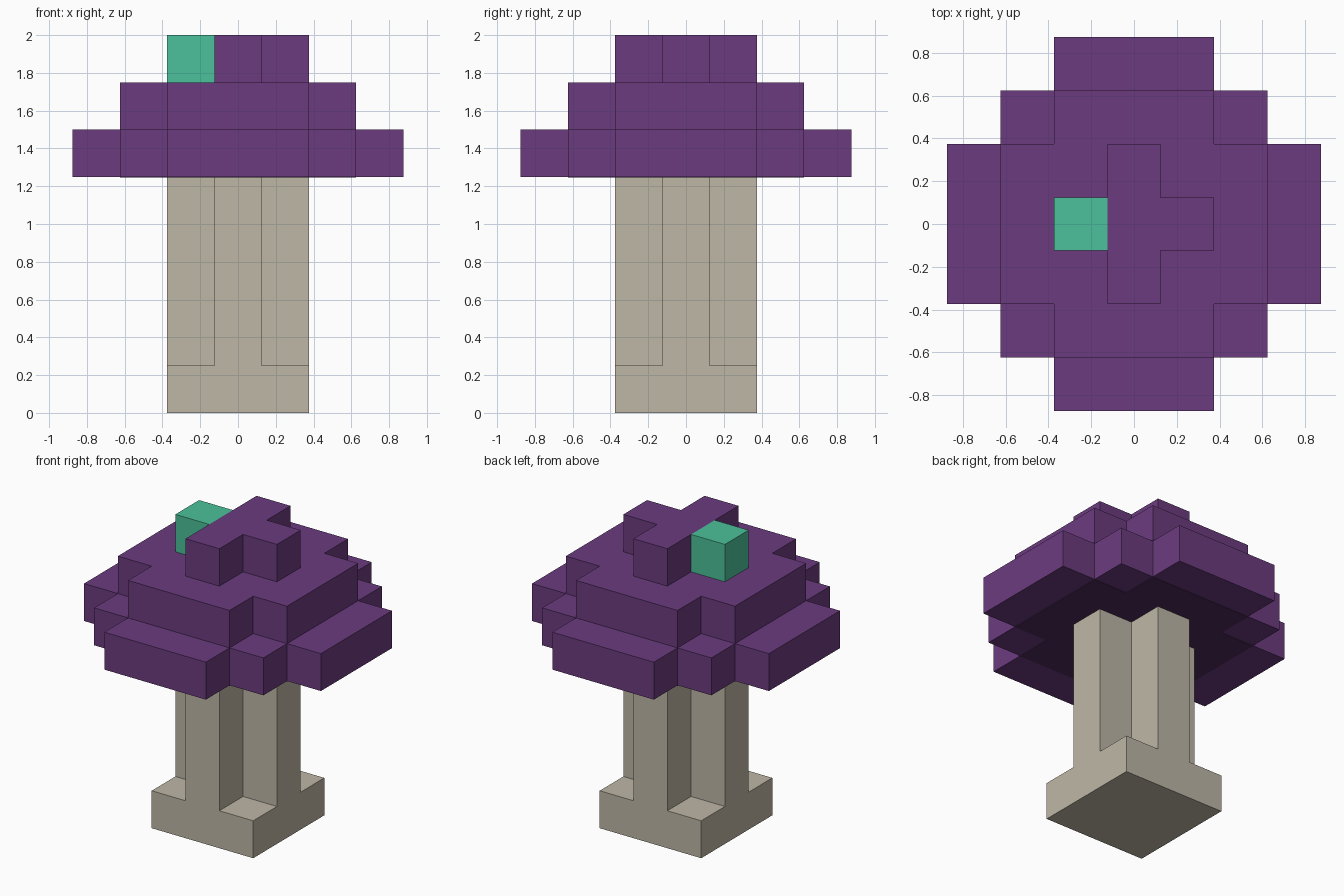
import bpy
import bmesh

cube = bpy.data.objects.get("Cube")
if cube:
    bpy.data.objects.remove(cube, do_unlink=True)

U = 0.25  # size of one block


def material(name, rgb):
    mat = bpy.data.materials.new(name)
    mat.use_nodes = True
    mat.diffuse_color = (*rgb, 1)
    bsdf = mat.node_tree.nodes["Principled BSDF"]
    bsdf.inputs["Base Color"].default_value = (*rgb, 1)
    bsdf.inputs["Roughness"].default_value = 0.9
    return mat


PURPLE = material("purple", (0.147, 0.044, 0.212))
DARK_PURPLE = material("dark purple", (0.080, 0.025, 0.112))
BEIGE = material("beige", (0.515, 0.474, 0.381))
TEAL = material("teal", (0.072, 0.533, 0.328))


def four_way(quadrant):
    """Repeat the outline points of one quadrant by quarter turns."""
    points = []
    for _ in range(4):
        points += quadrant
        quadrant = [(-y, x) for x, y in quadrant]
    return points


def slab(name, outline, z0, z1, mat):
    """Extrude a flat outline, given in blocks, from z0 up to z1."""
    bm = bmesh.new()
    face = bm.faces.new([bm.verts.new((x * U, y * U, z0 * U)) for x, y in outline])
    ext = bmesh.ops.extrude_face_region(bm, geom=[face], use_keep_orig=True)
    top = [g for g in ext["geom"] if isinstance(g, bmesh.types.BMVert)]
    bmesh.ops.translate(bm, verts=top, vec=(0, 0, (z1 - z0) * U))
    bmesh.ops.recalc_face_normals(bm, faces=bm.faces)
    mesh = bpy.data.meshes.new(name)
    bm.to_mesh(mesh)
    bm.free()
    mesh.materials.append(mat)
    obj = bpy.data.objects.new(name, mesh)
    bpy.context.collection.objects.link(obj)
    return obj


# Outlines
square = four_way([(1.5, 1.5)])
small_cross = four_way([(1.5, 0.5), (0.5, 0.5), (0.5, 1.5)])
wide_cross = four_way([(2.5, 1.5), (1.5, 1.5), (1.5, 2.5)])
stepped = four_way([(3.5, 1.5), (2.5, 1.5), (2.5, 2.5), (1.5, 2.5), (1.5, 3.5)])
tee = [(-0.5, -1.5), (0.5, -1.5), (0.5, -0.5), (1.5, -0.5),
       (1.5, 0.5), (0.5, 0.5), (0.5, 1.5), (-0.5, 1.5)]
block = [(-1.5, -0.5), (-0.5, -0.5), (-0.5, 0.5), (-1.5, 0.5)]

# Stem
slab("stem_base", square, 0, 1, BEIGE)
slab("stem", small_cross, 1, 5, BEIGE)

# Cap, from the brim up, with a thin darker panel underneath
slab("cap_underside", wide_cross, 4.985, 5, DARK_PURPLE)
slab("cap_brim", stepped, 5, 6, PURPLE)
slab("cap_middle", wide_cross, 6, 7, PURPLE)
slab("cap_crown", tee, 7, 8, PURPLE)
slab("cap_spot", block, 7, 8, TEAL)
